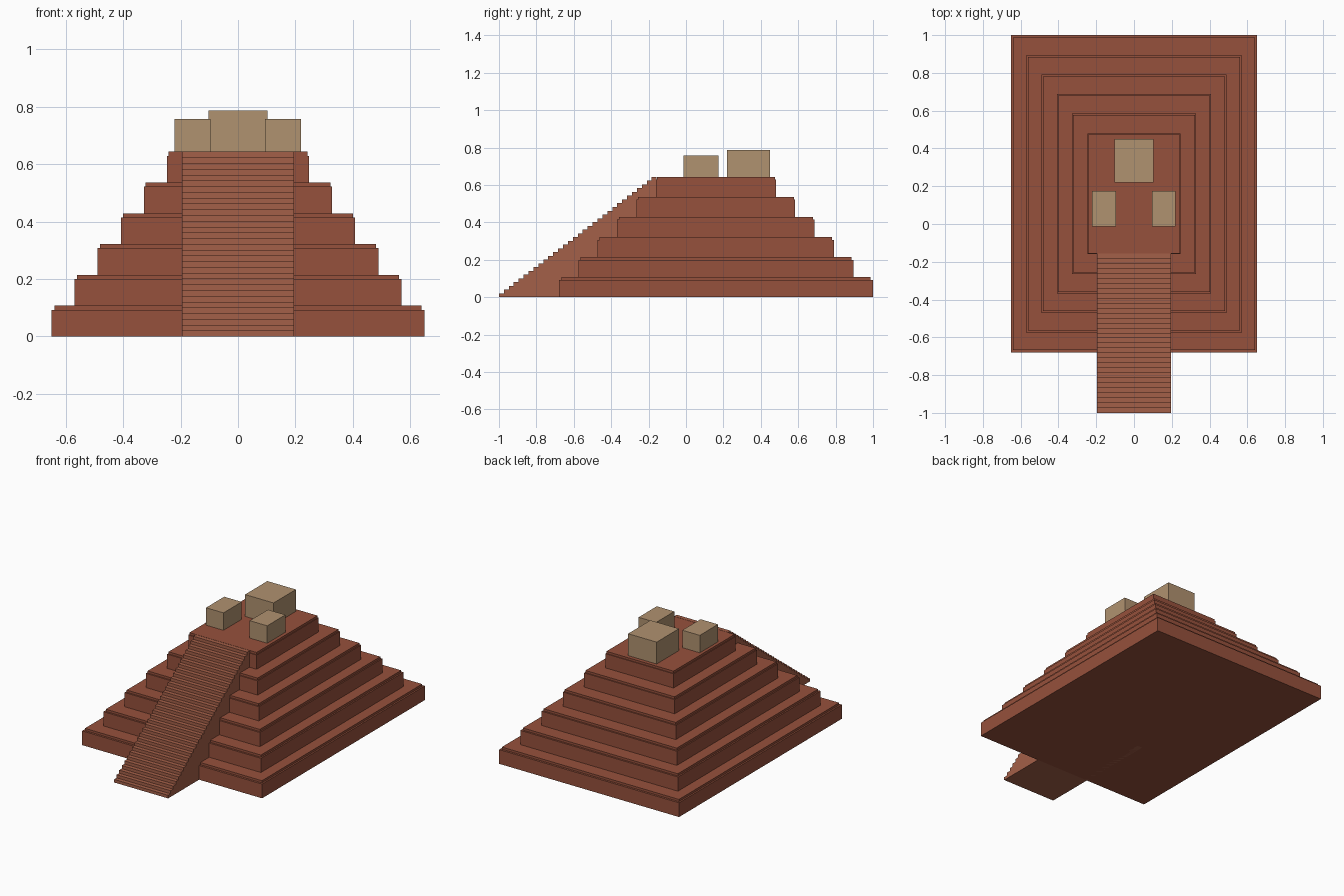
import bpy, bmesh

if "Cube" in bpy.data.objects:
    bpy.data.objects.remove(bpy.data.objects["Cube"])


def material(name, rgb):
    m = bpy.data.materials.new(name)
    m.diffuse_color = (*rgb, 1)
    m.use_nodes = True
    m.node_tree.nodes["Principled BSDF"].inputs["Base Color"].default_value = m.diffuse_color
    return m


brick = material("brick", (0.305, 0.082, 0.045))
step_brick = material("step_brick", (0.37, 0.115, 0.065))
sandstone = material("sandstone", (0.434, 0.287, 0.162))


def finish(bm, name, mat):
    bmesh.ops.recalc_face_normals(bm, faces=bm.faces)
    mesh = bpy.data.meshes.new(name)
    bm.to_mesh(mesh)
    bm.free()
    mesh.materials.append(mat)
    obj = bpy.data.objects.new(name, mesh)
    bpy.context.collection.objects.link(obj)
    return obj


def box(name, x0, x1, y0, y1, z0, z1, mat):
    bm = bmesh.new()
    bmesh.ops.create_cube(bm, size=1)
    for v in bm.verts:
        v.co = (x1 if v.co.x > 0 else x0,
                y1 if v.co.y > 0 else y0,
                z1 if v.co.z > 0 else z0)
    return finish(bm, name, mat)


# Stepped tiers, each with a slightly inset cap
TIERS, TIER_H, CAP_H, CENTRE_Y = 6, 0.1072, 0.0145, 0.16
TOP = TIERS * TIER_H
for i in range(TIERS):
    hx, hy = 0.65 - 0.0807 * i, 0.84 - 0.104 * i
    z0, z1 = i * TIER_H, (i + 1) * TIER_H
    box(f"tier_{i + 1}", -hx, hx, CENTRE_Y - hy, CENTRE_Y + hy, z0, z1 - CAP_H, brick)
    hx, hy = hx * 0.984, hy * 0.984
    box(f"tier_cap_{i + 1}", -hx, hx, CENTRE_Y - hy, CENTRE_Y + hy, z1 - CAP_H, z1, brick)

# Staircase: stepped side profile extruded across its width
STEPS, STAIR_HALF, START_Y, END_Y = 32, 0.195, -1.0, -0.157
run, rise = (END_Y - START_Y) / STEPS, TOP / STEPS
profile = [(START_Y, 0)]
for i in range(STEPS):
    profile += [(START_Y + i * run, (i + 1) * rise),
                (START_Y + (i + 1) * run, (i + 1) * rise)]
profile.append((END_Y, 0))
bm = bmesh.new()
side = bm.faces.new([bm.verts.new((-STAIR_HALF, y, z)) for y, z in profile])
ext = bmesh.ops.extrude_face_region(bm, geom=[side], use_keep_orig=True)
moved = [g for g in ext["geom"] if isinstance(g, bmesh.types.BMVert)]
bmesh.ops.translate(bm, verts=moved, vec=(2 * STAIR_HALF, 0, 0))
finish(bm, "staircase", step_brick)

# Shrines on the summit
box("main_shrine", -0.103, 0.103, 0.22, 0.45, TOP, 0.786, sandstone)
for name, cx in (("left_shrine", -0.159), ("right_shrine", 0.157)):
    box(name, cx - 0.063, cx + 0.063, -0.013, 0.175, TOP, 0.757, sandstone)
